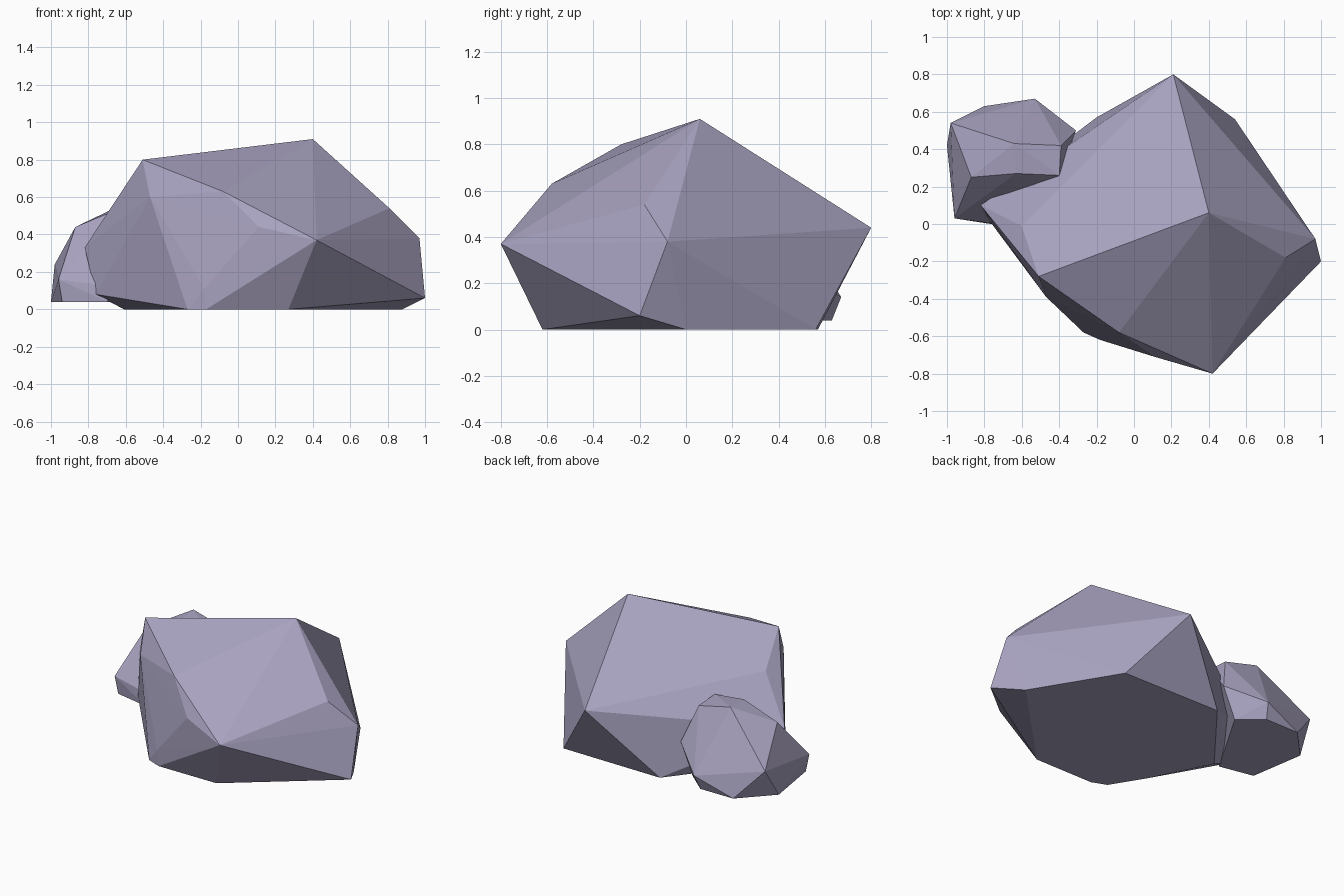
import bpy
import bmesh

default_cube = bpy.data.objects.get("Cube")
if default_cube:
    bpy.data.objects.remove(default_cube, do_unlink=True)


def make_material(name, colour):
    material = bpy.data.materials.new(name)
    material.use_nodes = True
    material.diffuse_color = colour
    shader = material.node_tree.nodes["Principled BSDF"]
    shader.inputs["Base Color"].default_value = colour
    shader.inputs["Roughness"].default_value = 1
    return material


def make_boulder(name, corners, material):
    """Wrap a faceted convex stone around its corner points."""
    mesh = bpy.data.meshes.new(name)
    bm = bmesh.new()
    for corner in corners:
        bm.verts.new(corner)
    hull = bmesh.ops.convex_hull(bm, input=bm.verts[:])
    # drop any corner that ended up inside the stone
    spare = {item for item in hull["geom_interior"] + hull["geom_unused"]
             if isinstance(item, bmesh.types.BMVert)}
    bmesh.ops.delete(bm, geom=list(spare), context="VERTS")
    bmesh.ops.recalc_face_normals(bm, faces=bm.faces[:])
    for face in bm.faces:
        face.smooth = False
    bm.to_mesh(mesh)
    bm.free()
    mesh.materials.append(material)
    boulder = bpy.data.objects.new(name, mesh)
    bpy.context.collection.objects.link(boulder)
    return boulder


stone = make_material("lavender grey stone", (.39, .36, .52, 1))

# Large boulder: crest, shoulders, then the footprint on the ground
large_crest = [
    (.4, .06, .91), (-.51, -.28, .8), (-.6, -.01, .62),
    (-.08, -.58, .63), (-.47, -.39, .6), (.81, -.18, .54),
]
large_shoulders = [
    (.42, -.8, .37), (.11, -.71, .44), (.21, .8, .44),
    (.97, -.08, .38), (1, -.2, .06), (-.82, .1, .33),
    (-.76, 0, .08), (-.18, -.62, .11),
]
large_footprint = [
    (.27, -.62, 0), (.88, 0, 0), (.54, .56, 0), (-.2, .57, 0),
    (-.61, .05, 0), (-.4, -.37, 0), (-.27, -.58, 0), (-.17, -.62, 0),
]
make_boulder("large_boulder", large_crest + large_shoulders + large_footprint, stone)

# Small boulder leaning into the back corner of the large one
small_crest = [
    (-.64, .43, .55), (-.63, .27, .54), (-.4, .26, .51),
    (-.39, .42, .49), (-.87, .25, .44),
]
small_shoulders = [
    (-.98, .54, .24), (-.96, .03, .16), (-.31, .5, .25),
    (-.53, .67, .14), (-.73, 0, .13),
]
small_footprint = [
    (-1, .42, .04), (-.8, .63, .04), (-.55, .63, .04),
    (-.4, .5, .04), (-.7, -.01, .04), (-.94, .04, .04),
]
make_boulder("small_boulder", small_crest + small_shoulders + small_footprint, stone)
